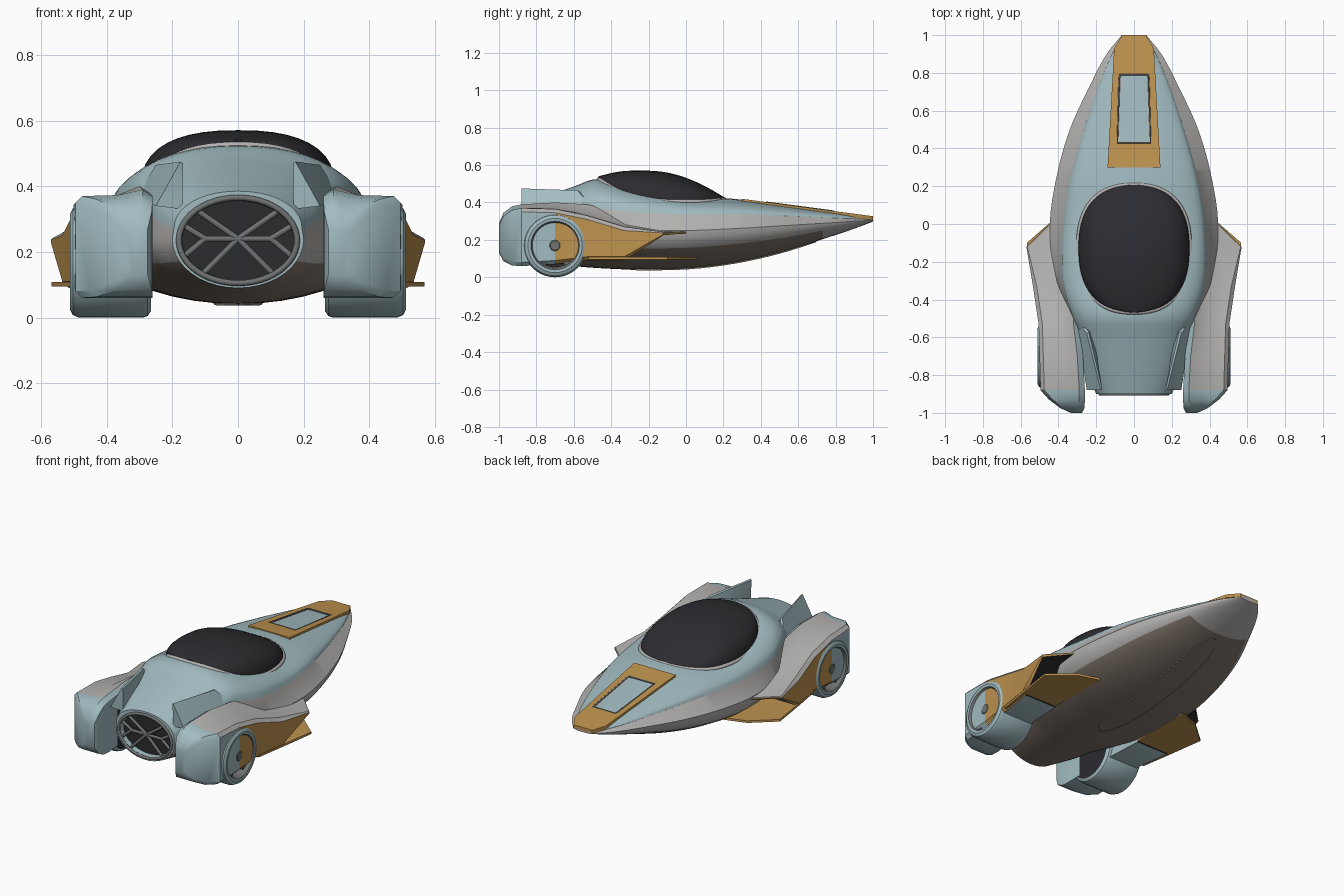
import bpy, bmesh
from math import sin, cos, pi, radians, copysign
from mathutils import Vector

if "Cube" in bpy.data.objects:
    bpy.data.objects.remove(bpy.data.objects["Cube"])


def material(name, r, g, b):
    m = bpy.data.materials.new(name)
    m.diffuse_color = (r, g, b, 1)
    m.use_nodes = True
    m.node_tree.nodes["Principled BSDF"].inputs["Base Color"].default_value = m.diffuse_color
    return m


BLUE = material("pale_blue", .36, .50, .53)
WHITE = material("worn_white", .46, .45, .44)
ORANGE = material("ochre", .52, .29, .08)
DARK = material("dark_glass", .025, .025, .03)
BROWN = material("underside_brown", .22, .18, .15)
STEEL = material("steel", .16, .17, .17)


def finish(name, bm, mats, mirror=False, angle=30):
    bmesh.ops.remove_doubles(bm, verts=bm.verts, dist=1e-5)
    bmesh.ops.recalc_face_normals(bm, faces=bm.faces)
    me = bpy.data.meshes.new(name)
    bm.to_mesh(me)
    bm.free()
    for m in mats:
        me.materials.append(m)
    me.shade_smooth()
    me.set_sharp_from_angle(angle=radians(angle))
    ob = bpy.data.objects.new(name, me)
    bpy.context.collection.objects.link(ob)
    if mirror:
        ob.modifiers.new("mirror", 'MIRROR')
    return ob


def loft(name, rings, mats, pick=lambda i, k: 0, caps=(0, 0), **kw):
    """Skin closed rings; pick(i, k) gives the material slot."""
    bm = bmesh.new()
    vs = [[bm.verts.new(p) for p in r] for r in rings]
    n = len(rings[0])
    for i in range(len(vs) - 1):
        for k in range(n):
            f = bm.faces.new((vs[i][k], vs[i][(k + 1) % n], vs[i + 1][(k + 1) % n], vs[i + 1][k]))
            f.material_index = pick(i, k)
    for ring, c in ((vs[0], caps[0]), (vs[-1], caps[1])):
        bm.faces.new(ring).material_index = c
    return finish(name, bm, mats, **kw)


def solid(name, pts, mat, mirror=False):
    bm = bmesh.new()
    for p in pts:
        bm.verts.new(p)
    bmesh.ops.convex_hull(bm, input=bm.verts)
    return finish(name, bm, [mat], mirror)


def tube(name, pts, r, mat, closed=False):
    cu = bpy.data.curves.new(name, 'CURVE')
    cu.dimensions, cu.bevel_depth, cu.bevel_resolution, cu.use_fill_caps = '3D', r, 2, True
    sp = cu.splines.new('POLY')
    sp.points.add(len(pts) - 1)
    for q, p in zip(sp.points, pts):
        q.co = (*p, 1)
    sp.use_cyclic_u = closed
    cu.materials.append(mat)
    ob = bpy.data.objects.new(name, cu)
    bpy.context.collection.objects.link(ob)


def interp(table, y):
    """Smooth lookup in rows (y, values...) sorted by falling y."""
    n = len(table)
    i = max([0] + [j for j in range(n - 1) if table[j][0] >= y])
    a, b = table[i], table[i + 1]
    p, q = table[max(i - 1, 0)], table[min(i + 2, n - 1)]
    h = b[0] - a[0]
    t = (y - a[0]) / h
    out = []
    for c in range(1, len(a)):
        m0 = (b[c] - p[c]) / (b[0] - p[0]) * h
        m1 = (q[c] - a[c]) / (q[0] - a[0]) * h
        out.append((2*t**3 - 3*t*t + 1)*a[c] + (t**3 - 2*t*t + t)*m0 + (3*t*t - 2*t**3)*b[c] + (t**3 - t*t)*m1)
    return out


def mirrored(half):
    return half + [(-x, y, z) for x, y, z in half[-2:0:-1]]


def arch(w, z0, z1, y, n, e):
    """Superelliptic quarter arc from the side (w, z0) to the crown (0, z1)."""
    a = [k / n * pi / 2 for k in range(n + 1)]
    return [(w * max(cos(t), 0) ** (2/e) if k < n else 0, y, z0 + (z1 - z0) * sin(t) ** (2/e))
            for k, t in enumerate(a)]


# Main hull: y, chine width/height, shoulder width/height, top, bottom
HULL = [(1, .065, .305, .058, .311, .3205, .298), (.9, .145, .30, .115, .313, .334, .26),
        (.75, .225, .29, .18, .32, .354, .21), (.5, .34, .275, .265, .33, .387, .13),
        (.25, .41, .26, .335, .335, .42, .075), (0, .445, .25, .375, .335, .435, .046),
        (-.3, .42, .25, .38, .35, .49, .042), (-.48, .36, .25, .33, .37, .525, .05),
        (-.6, .30, .25, .28, .35, .485, .06), (-.75, .26, .24, .25, .30, .435, .075),
        (-.9, .20, .24, .195, .27, .385, .09)]
N = 10
rings = []
for i in range(58):
    y = 1 - 1.9 * i / 57
    wc, zc, ws, zs, zt, zb = interp(HULL, y)
    rings.append(mirrored(arch(wc, zc, zb, y, N, 2)[::-1] + arch(ws, zs, zt, y, N, 2.1)))
M = len(rings[0])
for y, w, h in ((-.9, .175, .125), (-.865, .17, .12)):     # recessed tail opening
    half = [(w * cos(t), y, .235 + h * sin(t)) for t in [-pi/2 + pi * k / (2*N + 1) for k in range(2*N + 2)]]
    half[0], half[-1] = (0, y, .235 - h), (0, y, .235 + h)
    rings.append(mirrored(half))


def hull_slot(i, k):
    k = min(k, M - 1 - k)
    if i >= 57:
        return 0
    if k > N:
        return 0
    return 2 if k < N - 3 and i > 7 else 1


loft("hull", rings, [BLUE, WHITE, BROWN, DARK], hull_slot, (1, 3))

# Tail grille
cy = -.885
for s in (1, -1):
    for a, b in (((0, .24), (.13, .33)), ((0, .24), (.11, .13)), ((0, .24), (.1, .24)),
                 ((.1, .24), (.165, .28)), ((.1, .24), (.16, .19))):
        tube("grille_bar", [(s*a[0], cy, a[1]), (s*b[0], cy, b[1])], .009, STEEL)
tube("grille_rim", [(.18*cos(t), -.9, .235 + .13*sin(t)) for t in [k*pi/24 for k in range(48)]], .009, STEEL, True)

# Canopy
CAN = [(.21, .425, .41), (.1, .488, .40), (0, .532, .40), (-.1, .56, .40), (-.2, .57, .41),
       (-.35, .566, .45), (-.47, .54, .52)]
rings, seal = [], []
for i in range(31):
    t = cos(pi * i / 30) * .998
    y = -.13 + .338 * t
    w = .295 * (1 - abs(t) ** 2.4) ** (1/2.4)
    zt, ze = interp(CAN, y)
    rings.append(mirrored([(0, y, ze - .04), (w, y, ze - .04)] + arch(w, ze, zt, y, 10, 2.4)))
    seal.append((w, y, ze + .005))
loft("canopy", rings, [DARK], angle=50)
tube("canopy_seal", seal + [(-x, y, z) for x, y, z in seal[::-1]], .012, WHITE, True)

# Nose panel: ochre frame round a grey inset
def deck(x, y, lift):
    return (x, y, .4532 - .1327 * y + lift)


outer = [(.14, .3), (.105, .93), (.063, 1), (-.063, 1), (-.105, .93), (-.14, .3)]
inner = [(.088, .43), (.078, .77), (.075, .79), (-.075, .79), (-.078, .77), (-.088, .43)]
loft("nose_panel", [[deck(x, y, d) for x, y in o] for o, d in
     ((outer, -.015), (outer, .006), (inner, .006), (inner, -.002))], [ORANGE, WHITE], caps=(0, 1))
tube("nose_panel_edge", [deck(x, y, .004) for x, y in inner], .005, STEEL, True)

# Belly plate
rings = []
for i in range(25):
    t = cos(pi * i / 24) * .995
    y, w = .2 + .5 * t, .075 * (1 - t ** 4) ** .5
    z = interp(HULL, y)[-1]
    rings.append([(-w, y, z + .02), (w, y, z + .02), (w, y, z - .004), (-w, y, z - .004)])
loft("belly_plate", rings, [BROWN])

# Rear fins
solid("rear_fin", [(.175, -.88, .475), (.25, -.58, .465), (.31, -.5, .37), (.25, -.88, .34),
                   (.168, -.875, .47), (.24, -.57, .46), (.17, -.87, .33), (.22, -.55, .38)], BLUE, True)

# Side pods: y, inner x, outer x, inner top, outer top, bottom
POD = [(-1, .275, .335, .29, .28, .13), (-.975, .262, .39, .345, .33, .085), (-.93, .26, .45, .38, .36, .063),
       (-.88, .26, .495, .39, .37, .06), (-.7, .27, .50, .40, .365, .07), (-.53, .29, .505, .39, .33, .09),
       (-.33, .30, .535, .345, .27, .09), (-.12, .30, .57, .29, .242, .225), (0, .30, .447, .26, .245, .235)]
rings = []
for y, xi, xo, zi, zo, zb in POD:
    c = min(.02, (zo - zb) * .3)
    xm = xi + (xo - xi) * .45
    rings.append([(xi, y, zb), (xo - c, y, zb), (xo, y, zb + c), (xo, y, zo - c), (xo - c, y, zo),
                  (xm, y, zo + (zi - zo) * .15), (xi + .03, y, zi), (xi, y, zi - .02)])


def pod_slot(i, k):
    if i < 3:
        return 0
    if k in (1, 2):
        return 2 if i > 3 else 0
    if k == 0 and i > 5:
        return 3
    return 1 if k in (3, 4, 5) else 0


loft("side_pod", rings, [BLUE, WHITE, ORANGE, DARK], pod_slot, (0, 1), mirror=True, angle=35)

# Low side wings
solid("side_wing", [(x, y, z) for z in (.095, .108) for x, y in
      ((.3, .06), (.43, .02), (.568, -.1), (.535, -.33), (.505, -.52), (.3, -.52))], ORANGE, True)

# Wheels: lathed tyre, rim ring, spokes and hub
WY, WZ, S = -.7, .17, 40


def lathe(name, profile, mats, slot=lambda i: 0, caps=(0, 0)):
    loft(name, [[(x, WY + r*cos(2*pi*k/S), WZ + r*sin(2*pi*k/S)) for k in range(S)] for r, x in profile],
         mats, lambda i, k: slot(i), caps, mirror=True)


lathe("wheel", [(.15, .265), (.165, .275), (.17, .29), (.17, .485), (.162, .503), (.145, .512), (.13, .51),
                (.122, .5), (.115, .46)], [BLUE, STEEL, DARK], lambda i: 1 if i > 5 else 0, (2, 2))
lathe("wheel_hub", [(.035, .45), (.035, .495), (.025, .503)], [STEEL])
for j in range(5):
    a = pi/2 + j * 2*pi/5
    d, n = Vector((0, cos(a), sin(a))), Vector((0, -sin(a), cos(a)))
    solid("wheel_spoke", [Vector((x, WY, WZ)) + d*r + n*s*w for x in (.455, .488)
          for r, w in ((.02, .012), (.12, .02)) for s in (1, -1)], STEEL, True)
